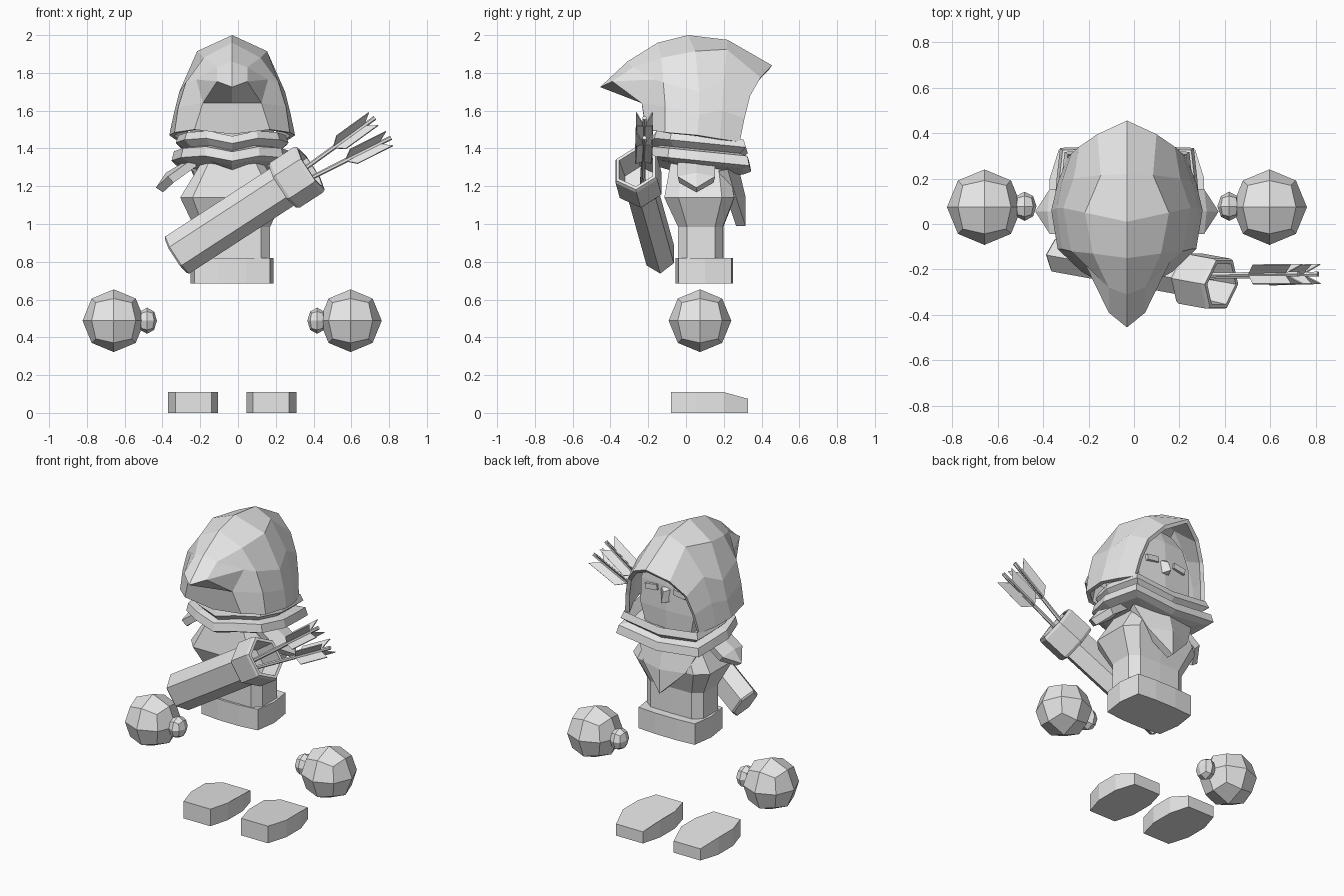
import bpy, bmesh, math
from mathutils import Vector, Matrix

cube = bpy.data.objects.get("Cube")
if cube:
    bpy.data.objects.remove(cube, do_unlink=True)

CX = -0.031  # body axis
grey = bpy.data.materials.new("light_grey")
grey.use_nodes = True
grey.diffuse_color = (0.8, 0.8, 0.8, 1)
grey.node_tree.nodes["Principled BSDF"].inputs["Base Color"].default_value = (0.8, 0.8, 0.8, 1)


def finish(name, bm, x=CX, thick=0, offset=-1):
    bmesh.ops.recalc_face_normals(bm, faces=bm.faces[:])
    me = bpy.data.meshes.new(name)
    bm.to_mesh(me)
    bm.free()
    me.materials.append(grey)
    ob = bpy.data.objects.new(name, me)
    ob.location.x = x
    bpy.context.collection.objects.link(ob)
    if thick:
        mod = ob.modifiers.new("thickness", "SOLIDIFY")
        mod.thickness, mod.offset = thick, offset
    return ob


def add_faces(bm, verts, faces):
    vs = [bm.verts.new(v) for v in verts]
    for f in faces:
        bm.faces.new([vs[i] for i in f])


def mirrored(name, verts, faces, thick=0, offset=-1):
    bm = bmesh.new()
    add_faces(bm, verts, faces)
    add_faces(bm, [(-x, y, z) for x, y, z in verts], [f[::-1] for f in faces])
    bmesh.ops.remove_doubles(bm, verts=bm.verts[:], dist=0.0005)
    return finish(name, bm, CX, thick, offset)


def loft(name, rings, x=CX):
    bm = bmesh.new()
    n = len(rings[0])
    faces = [(r * n + i, r * n + (i + 1) % n, (r + 1) * n + (i + 1) % n, (r + 1) * n + i)
             for r in range(len(rings) - 1) for i in range(n)]
    last = (len(rings) - 1) * n
    faces += [tuple(range(n))[::-1], tuple(range(last, last + n))]
    add_faces(bm, [p for r in rings for p in r], faces)
    return finish(name, bm, x)


def both(half):
    """Close a half outline into a full symmetric one."""
    return half + [(-x, y) for x, y in reversed(half) if x > 0]


def scaled(outline, z, sx, sy=None, cy=0.075):
    sy = sx if sy is None else sy
    return [(x * sx, cy + (y - cy) * sy, z) for x, y in outline]


# Hood: arches from the face opening to the back, then the pointed tail
arches = [
    [(0, .455, 1.84), (.13, .395, 1.775), (.21, .34, 1.68), (.245, .31, 1.56), (.265, .285, 1.435)],
    [(0, .22, 1.975), (.115, .215, 1.925), (.235, .20, 1.76), (.285, .19, 1.60), (.305, .18, 1.45)],
    [(0, .01, 2.0), (.185, .05, 1.915), (.28, .07, 1.70), (.31, .07, 1.58), (.333, .06, 1.47)],
    [(0, -.15, 1.96), (.15, -.13, 1.88), (.245, -.12, 1.75), (.285, -.11, 1.62), (.305, -.11, 1.485)],
    [(0, -.31, 1.86), (.08, -.28, 1.83), (.19, -.165, 1.765), (.155, -.235, 1.64), (.20, -.21, 1.50)],
]
verts = [p for a in arches for p in a]
faces = [(a * 5 + i, a * 5 + i + 1, a * 5 + i + 6, a * 5 + i + 5) for a in range(4) for i in range(4)]
verts += [(0, -.455, 1.725), (.08, -.39, 1.755), (0, -.235, 1.64), (0, -.21, 1.475)]
faces += [(20, 21, 26, 25), (21, 22, 26), (26, 22, 23), (25, 26, 23, 27), (27, 23, 24, 28)]
mirrored("hood", verts, faces, 0.025)

# Head with eyes and nose
skull = both([(0, -.12), (.16, -.10), (.225, .08), (.19, .235), (0, .25)])
loft("head", [scaled(skull, z, s, t) for z, s, t in
              ((1.38, .85, .95), (1.50, 1, 1), (1.66, .98, 1), (1.78, .78, .95), (1.87, .5, .7))])
for side, label in ((1, "left_eye"), (-1, "right_eye")):
    bm = bmesh.new()
    bmesh.ops.create_cube(bm, size=1, matrix=Matrix.Translation((side * .10, .248, 1.63))
                          @ Matrix.Rotation(side * .15, 4, 'Y') @ Matrix.Diagonal((.085, .02, .035, 1)))
    finish(label, bm)
mirrored("nose", [(0, .245, 1.655), (.045, .235, 1.645), (0, .275, 1.63), (.03, .235, 1.56),
                  (0, .30, 1.565), (0, .235, 1.555)],
         [(0, 2, 1), (1, 2, 4, 3), (3, 4, 5)])

# Scarf: two folded lips around a sunken neck opening
wrap = both([(0, -.20), (.14, -.175), (.26, -.09), (.308, .07), (.297, .2), (.283, .325), (0, .335)])
rings = []
for z, s in ((1.41, .80), (1.47, .92), (1.43, .97), (1.395, .84), (1.385, 1.0),
             (1.335, 1.04), (1.315, .88), (1.30, .6)):
    rings.append([(x, y, pz - .10 * (y - .075) - (.03 if x == 0 else 0)) for x, y, pz in scaled(wrap, z, s)])
loft("scarf", rings)

# Torso and belt
trunk = both([(0, -.115), (.21, -.115), (.275, -.04), (.275, .19), (.2, .255), (0, .26)])
loft("torso", [scaled(trunk, .80, .73, .64, .088), scaled(trunk, .985, .73, .64, .088),
               scaled(trunk, 1.14, 1, 1), scaled(trunk, 1.33, .58, .82)])
band = both([(.075, -.055), (.2, -.04), (.22, .1), (.2, .24), (.075, .25)])
loft("belt", [scaled(band, z, 1) for z in (.685, .82)])

# Pointed chest cloth
mirrored("chest_cloth", [(0, .275, 1.31), (.22, .22, 1.29), (0, .315, 1.145), (.15, .265, 1.14), (0, .315, .99)],
         [(0, 1, 3, 2), (2, 3, 4)], 0.05)

# Shoulder flaps
mirrored("shoulder_flaps", [(.20, -.04, 1.325), (.20, .15, 1.325), (.325, -.04, 1.235), (.325, .15, 1.235),
                            (.385, .055, 1.18), (.20, .055, 1.335), (.335, .055, 1.255)],
         [(0, 5, 6, 2), (5, 1, 3, 6), (2, 6, 4), (6, 3, 4)], 0.045, 0)


# Hands: rounded cubes with a small thumb
def ball(name, centre, size):
    bm = bmesh.new()
    bmesh.ops.create_cube(bm, size=1)
    bmesh.ops.subdivide_edges(bm, edges=bm.edges[:], cuts=1, use_grid_fill=True)
    for v in bm.verts:
        n = v.co.normalized()
        v.co = Vector([c + a * s for c, a, s in zip(centre, n, size)])
    finish(name, bm)


for side, label in ((1, "left"), (-1, "right")):
    ball(label + "_hand", (side * .627, .074, .488), (.165, .166, .166))
    ball(label + "_thumb", (side * .45, .078, .488), (.052, .064, .069))

# Feet: tapered soles with a sloping toe
foot_plan = [(.11, -.08), (.30, -.08), (.34, .05), (.34, .20), (.30, .327), (.11, .327), (.075, .20), (.075, .05)]
for side, label in ((1, "left_foot"), (-1, "right_foot")):
    plan = [(side * x, y) for x, y in foot_plan]
    loft(label, [[(x, y, 0) for x, y in plan],
                 [(x, y, .075 if y > .3 else .11) for x, y in plan]])

# Quiver: flattened hexagonal tube and hollow collar along a slanted axis
start, end = Vector((-.33, -.135, .83)), Vector((.385, -.265, 1.295))
axis = (end - start).normalized()
up = axis.cross(Vector((0, 1, 0))).normalized()
up = -up if up.z < 0 else up
out = axis.cross(up)


def hexagon(t, r, flat):
    c = start.lerp(end, t)
    return [c + up * r * math.cos(a) + out * r * flat * math.sin(a)
            for a in (math.pi / 3 * i for i in range(6))]


loft("quiver_tube", [hexagon(t, r, .72) for t, r in ((0, .105), (.012, .117), (.83, .117))], 0)
loft("quiver_collar", [hexagon(t, r, .9) for t, r in
                       ((.79, .105), (.79, .132), (.81, .143), (.98, .143), (1, .135), (1, .115), (.83, .105))], 0)

# Arrows with four swept vanes set diagonally
for name, a, b in (("upper_arrow", (.26, -.225, 1.226), (.725, -.22, 1.562)),
                   ("lower_arrow", (.27, -.235, 1.185), (.81, -.22, 1.457))):
    a, b = Vector(a), Vector(b)
    length = (b - a).length
    frame = Matrix.Translation(a) @ (b - a).to_track_quat('Z', 'Y').to_matrix().to_4x4()
    bm = bmesh.new()
    bmesh.ops.create_cone(bm, cap_ends=True, segments=6, radius1=.012, radius2=.012, depth=length,
                          matrix=frame @ Matrix.Translation((0, 0, length / 2)))
    finish(name + "_shaft", bm, 0)
    bm = bmesh.new()
    for k in range(4):
        m = frame @ Matrix.Rotation(math.pi / 2 * (k + .5), 4, 'Z')
        vane = [(.005, 0, length - .27), (.06, 0, length - .22), (.06, 0, length - .01), (.005, 0, length - .07)]
        add_faces(bm, [m @ Vector(p) for p in vane], [(0, 1, 2, 3)])
    finish(name + "_vanes", bm, 0, 0.006, 0)
